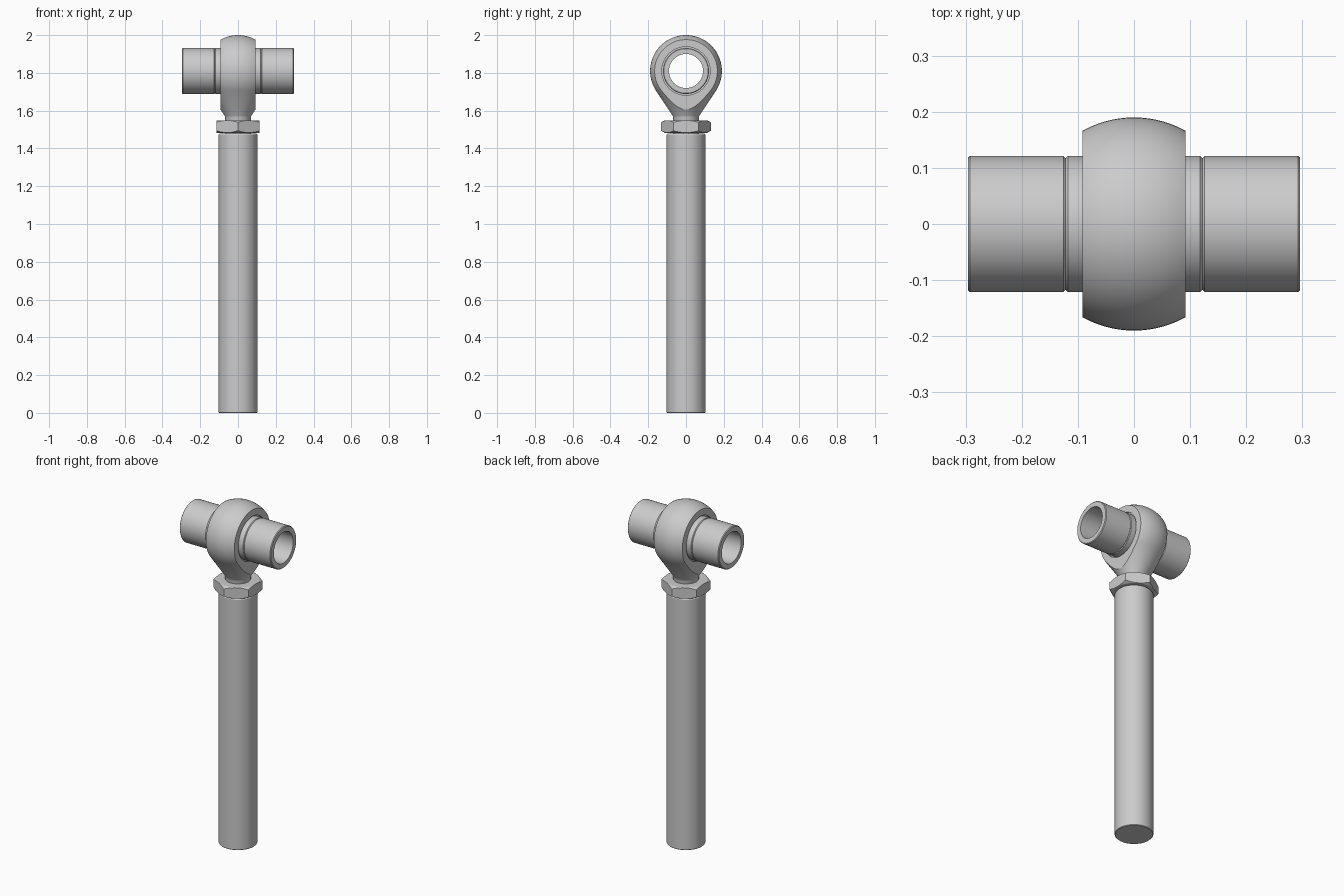
import bpy, bmesh, math
from mathutils import Matrix

if "Cube" in bpy.data.objects:
    bpy.data.objects.remove(bpy.data.objects["Cube"], do_unlink=True)

EYE_Z = 1.81          # height of the eye's axis
BALL_R = 0.19         # outer radius of the eye
HALF_W = 0.092        # half width of the eye

steel = bpy.data.materials.new("grey steel")
steel.use_nodes = True
GREY = (0.6, 0.6, 0.6, 1)
steel.diffuse_color = GREY
steel.node_tree.nodes["Principled BSDF"].inputs["Base Color"].default_value = GREY


def finish(name, bm):
    bmesh.ops.remove_doubles(bm, verts=bm.verts, dist=1e-5)
    bmesh.ops.recalc_face_normals(bm, faces=bm.faces)
    mesh = bpy.data.meshes.new(name)
    bm.to_mesh(mesh)
    bm.free()
    mesh.materials.append(steel)
    obj = bpy.data.objects.new(name, mesh)
    bpy.context.collection.objects.link(obj)
    return obj


def lathe(name, profile, ring=False, along_x=False, segments=72):
    """Revolve (radius, height) points about z, or about the eye's x axis."""
    bm = bmesh.new()
    loops = []
    for i in range(segments):
        a = 2 * math.pi * i / segments
        loops.append([bm.verts.new((r * math.cos(a), r * math.sin(a), h)) for r, h in profile])
    n = len(profile)
    for i in range(segments):
        p, q = loops[i], loops[(i + 1) % segments]
        for j in range(n if ring else n - 1):
            k = (j + 1) % n
            bm.faces.new((p[j], q[j], q[k], p[k]))
    if along_x:
        turn = Matrix.Translation((0, 0, EYE_Z)) @ Matrix.Rotation(math.pi / 2, 4, 'Y')
        bmesh.ops.transform(bm, matrix=turn, verts=bm.verts)
    return finish(name, bm)


def cut(obj, cutter, operation):
    """Apply a boolean and discard the cutter."""
    mod = obj.modifiers.new("cut", 'BOOLEAN')
    mod.operation, mod.object, mod.solver = operation, cutter, 'EXACT'
    graph = bpy.context.evaluated_depsgraph_get()
    mesh = bpy.data.meshes.new_from_object(obj.evaluated_get(graph))
    obj.modifiers.clear()
    obj.data = mesh
    bpy.data.objects.remove(cutter, do_unlink=True)


# Rod with small edge chamfers
rod = lathe("rod", [(0, 0), (0.1, 0), (0.103, 0.003), (0.103, 1.472), (0.099, 1.478), (0, 1.478)])

# Hexagonal lock nut, corners towards front and back, chamfered top and bottom
bm = bmesh.new()
bmesh.ops.create_cone(bm, cap_ends=True, segments=6, radius1=0.132, radius2=0.132, depth=0.066,
                      matrix=Matrix.Translation((0, 0, 1.516)) @ Matrix.Rotation(math.pi / 6, 4, 'Z'))
if max(v.co.y for v in bm.verts) < 0.13:
    bmesh.ops.rotate(bm, verts=bm.verts, matrix=Matrix.Rotation(math.pi / 6, 3, 'Z'))
lock_nut = finish("lock_nut", bm)
cut(lock_nut, lathe("nut_chamfer", [(0, 1.482), (0.111, 1.482), (0.137, 1.497),
                                    (0.137, 1.535), (0.111, 1.550), (0, 1.550)]), 'INTERSECT')

# Eye housing: ball blending into a tapered neck, with flat sides and a bore
tangent = math.radians(-33.5)
profile = [(0, 1.47), (0.068, 1.47), (0.068, 1.566), (0.071, 1.574)]
for i in range(29):
    a = tangent + (math.pi / 2 - tangent) * i / 28
    profile.append((BALL_R * math.cos(a), EYE_Z + BALL_R * math.sin(a)))
eye_housing = lathe("eye_housing", profile, segments=96)
bm = bmesh.new()
bmesh.ops.create_cube(bm, size=1, matrix=Matrix.Translation((0, 0, 1.75))
                      @ Matrix.Diagonal((2 * HALF_W, 1, 1, 1)))
cut(eye_housing, finish("side_cutter", bm), 'INTERSECT')
cut(eye_housing, lathe("bore_cutter", [(0, -0.2), (0.128, -0.2), (0.128, 0.2), (0, 0.2)],
                       along_x=True), 'DIFFERENCE')

# Bearing race set just inside the bore
race = lathe("bearing_race", [(0.115, -0.082), (0.1285, -0.082), (0.1285, 0.082), (0.115, 0.082)],
             ring=True, along_x=True)


def sleeve(name, x0, x1):
    c, inner, outer = 0.004, 0.09, 0.1215
    return lathe(name, [(inner, x0), (outer - c, x0), (outer, x0 + c), (outer, x1 - c),
                        (outer - c, x1), (inner, x1)], ring=True, along_x=True)


# Hollow inner sleeve and the two spacers butted against it
parts = [rod, lock_nut, eye_housing, race,
         sleeve("inner_sleeve", -0.122, 0.122),
         sleeve("left_spacer", 0.122, 0.296),
         sleeve("right_spacer", -0.296, -0.122)]

# Smooth round surfaces, crisp edges
bpy.ops.object.select_all(action='DESELECT')
for part in parts:
    part.select_set(True)
bpy.context.view_layer.objects.active = rod
bpy.ops.object.shade_smooth_by_angle(angle=math.radians(25))
